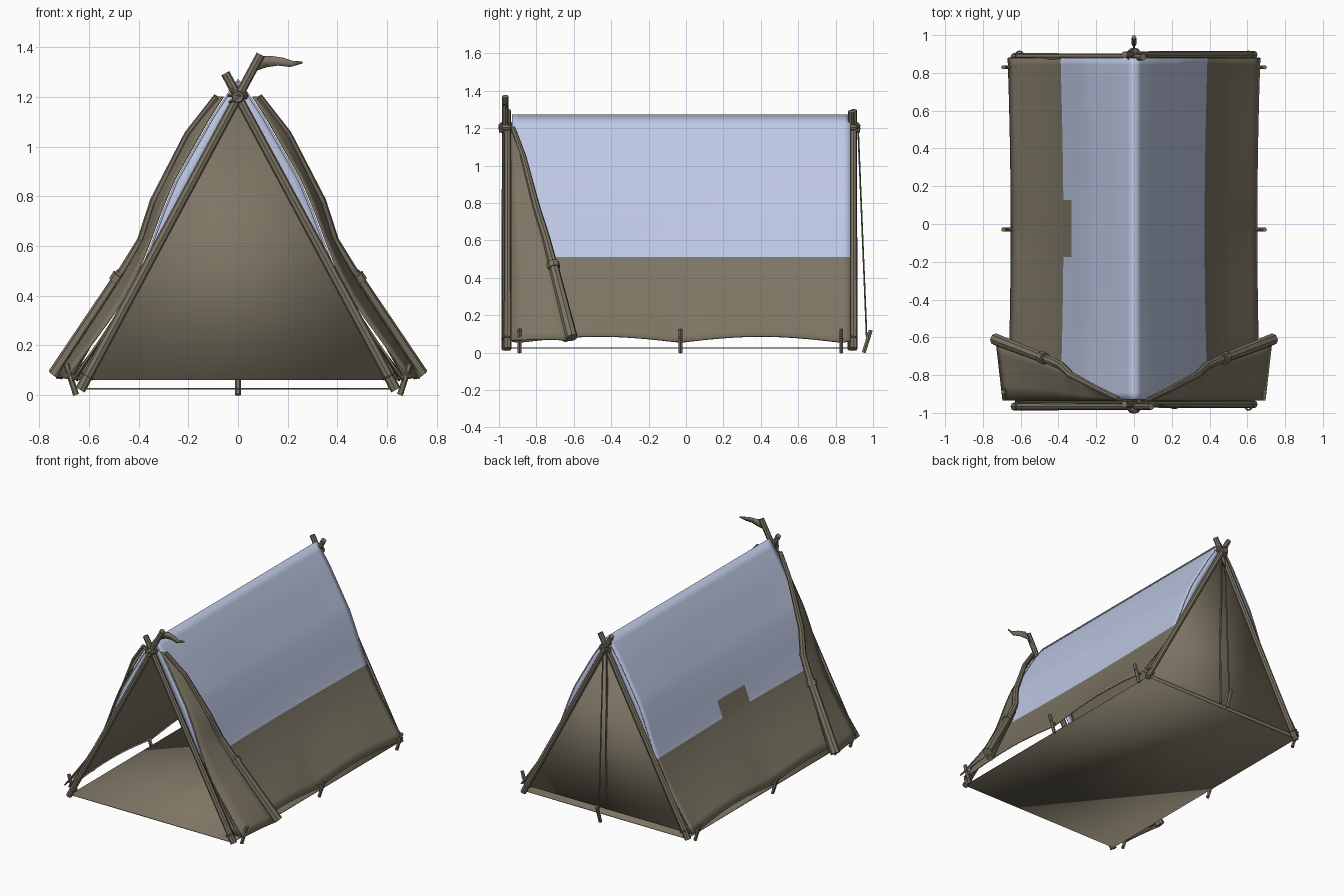
import bpy, math
from mathutils import Vector

if "Cube" in bpy.data.objects:
    bpy.data.objects.remove(bpy.data.objects["Cube"])

def mat(name, c):
    m = bpy.data.materials.new(name)
    m.diffuse_color = (*c, 1)
    m.use_nodes = True
    m.node_tree.nodes["Principled BSDF"].inputs["Base Color"].default_value = m.diffuse_color
    return m

BROWN = mat("canvas_brown", (0.205, 0.178, 0.127))
BLUE = mat("pale_blue", (0.515, 0.578, 0.775))

def add_mesh(name, verts, faces, mats=(BROWN,), idx=None, thick=0, smooth=True):
    me = bpy.data.meshes.new(name)
    me.from_pydata([tuple(v) for v in verts], [], faces)
    for m in mats:
        me.materials.append(m)
    for i, p in enumerate(me.polygons):
        p.use_smooth = smooth
        if idx:
            p.material_index = idx[i]
    o = bpy.data.objects.new(name, me)
    bpy.context.collection.objects.link(o)
    if thick:
        s = o.modifiers.new("thickness", 'SOLIDIFY')
        s.thickness = thick
        s.offset = 0
    return o

def grid(name, rows, rule=None, **kw):
    """Sheet from equally long rows of points."""
    n = len(rows[0])
    verts = [p for r in rows for p in r]
    faces, idx = [], []
    for i in range(len(rows) - 1):
        for j in range(n - 1):
            f = (i * n + j, i * n + j + 1, (i + 1) * n + j + 1, (i + 1) * n + j)
            faces.append(f)
            c = sum((Vector(verts[k]) for k in f), Vector()) / 4
            idx.append(rule(c) if rule else 0)
    return add_mesh(name, verts, faces, idx=idx, **kw)

def tube(name, pts, radii, sides=8):
    """Capped tube through points with one radius per point."""
    pts = [Vector(p) for p in pts]
    verts, faces = [], []
    for i, p in enumerate(pts):
        d = (pts[min(i + 1, len(pts) - 1)] - pts[max(i - 1, 0)]).normalized()
        a = d.cross(Vector((0, 1, 0) if abs(d.y) < 0.9 else (1, 0, 0))).normalized()
        b = d.cross(a)
        for k in range(sides):
            t = 2 * math.pi * k / sides
            verts.append(p + (a * math.cos(t) + b * math.sin(t)) * radii[i])
    for i in range(len(pts) - 1):
        for k in range(sides):
            k2 = (k + 1) % sides
            faces.append((i * sides + k, i * sides + k2, (i + 1) * sides + k2, (i + 1) * sides + k))
    faces.append(tuple(reversed(range(sides))))
    faces.append(tuple(range(len(verts) - sides, len(verts))))
    return add_mesh(name, verts, faces, smooth=False)

def interp(tab, z):
    """Linear lookup in a table of rows (z falling first)."""
    for a, b in zip(tab, tab[1:]):
        if z >= b[0] - 1e-9:
            t = (a[0] - z) / (a[0] - b[0])
            return [p + (q - p) * t for p, q in zip(a[1:], b[1:])]
    return list(tab[-1][1:])

Y0, Y1 = -0.93, 0.88
PROFILE = [(1.27, 0.0), (1.12, 0.10), (0.98, 0.18), (0.86, 0.248), (0.74, 0.298), (0.62, 0.342),
           (0.51, 0.385), (0.40, 0.44), (0.30, 0.497), (0.20, 0.56), (0.06, 0.65)]
ZS = []
for a, b in zip(PROFILE, PROFILE[1:]):
    ZS += [a[0] + (b[0] - a[0]) * k / 3 for k in range(3)]
ZS.append(0.06)

def roof_point(side, z, y):
    x = interp(PROFILE, z)[0]
    v = (y - Y0) / (Y1 - Y0)
    low = max(0.0, (0.5 - z) / 0.44)
    x -= 0.015 * math.sin(math.pi * v) * min(1, x * 4) * (1 - low)
    x += 0.016 * low * (2 * v - 1) ** 2
    z += 0.032 * low ** 2 * abs(math.sin(math.pi * (y + 0.89) / 0.86)) - 0.005 * low
    return (side * x, y, z)

# Roof cloth: blue upper part, brown lower part, one raised patch on the left
def roof_rule(c):
    patch = c.x < 0 and -0.16 < c.y < 0.11 and c.z < 0.61
    return 1 if c.z > 0.515 and not patch else 0

N = 48
ys = [Y0 + (Y1 - Y0) * i / N for i in range(N + 1)]
cross = [(-1, z) for z in reversed(ZS)] + [(1, z) for z in ZS[1:]]
roof = grid("roof_cloth", [[roof_point(s, z, y) for y in ys] for s, z in cross],
            roof_rule, mats=(BROWN, BLUE), thick=0.008)
# brown lining: the inner side drops to material slot 0
roof.modifiers["thickness"].material_offset = -1
if roof.data.polygons[len(roof.data.polygons) // 4].normal.z < 0:
    roof.data.flip_normals()

# Narrow gable strips between poles and roof edge
for end, y in (("front", Y0 + 0.003), ("back", Y1 - 0.003)):
    for s in (-1, 1):
        rows = []
        for z in ZS:
            px = max(0, 0.63 * (1.2 - z) / 1.17)
            rx = interp(PROFILE, z)[0]
            rows.append([(s * min(px, rx), y, z), (s * rx, y, z)])
        grid(end + "_gable_strip", rows, lambda c: 1 if c.z > 0.515 else 0,
             mats=(BROWN, BLUE), thick=0.004)

# Back wall, its seam and the floor sheet
add_mesh("back_wall", [(-0.63, 0.875, 0.06), (0.63, 0.875, 0.06), (0, 0.875, 1.22)],
         [(0, 1, 2)], thick=0.006)
tube("back_seam", [(0, 0.88, 0.06), (0.006, 0.882, 0.5), (-0.004, 0.882, 0.9), (0, 0.88, 1.2)],
     [0.006] * 4, 6)
add_mesh("floor_sheet", [(-0.63, -0.96, 0.025), (0.63, -0.96, 0.025), (0.63, 0.89, 0.025),
                         (-0.63, 0.89, 0.025)], [(0, 1, 2, 3)], thick=0.005)

# Crossed poles and lashings at both ends
def pole(name, s, y, top):
    x = lambda z: s * 0.63 * (1.2 - z) / 1.17
    tube(name, [(x(0.02), y, 0.02), (x(top), y, top)], [0.021, 0.018])

for end, y, tall in (("front", -0.96, 1.37), ("back", 0.89, 1.29)):
    pole(end + "_pole_left", -1, y - 0.006, tall)
    pole(end + "_pole_right", 1, y + 0.006, 1.295)
    for k, tilt in enumerate((-0.5, 0.0, 0.5)):
        bpy.ops.mesh.primitive_torus_add(
            major_radius=0.036, minor_radius=0.007, major_segments=14, minor_segments=6,
            location=(0, y, 1.205 + 0.008 * (k - 1)), rotation=(0, tilt, 0))
        o = bpy.context.object
        o.name = end + "_lashing"
        o.data.materials.append(BROWN)
    # low corner lashings
    for s in (-1, 1):
        bpy.ops.mesh.primitive_torus_add(
            major_radius=0.024, minor_radius=0.005, major_segments=12, minor_segments=6,
            location=(s * 0.606, y, 0.075), rotation=(0, -s * 0.49, 0))
        o = bpy.context.object
        o.name = end + "_corner_lashing"
        o.data.materials.append(BROWN)
tube("front_knot", [(0, -1.0, 1.2), (0, -0.975, 1.2)], [0.022, 0.026])
tube("back_knot", [(0, 0.905, 1.2), (0, 0.93, 1.2)], [0.026, 0.022])

# Folded-back door flaps with their rolled edges
ROLL = [(1.2, 0.085, -0.925), (1.05, 0.20, -0.87), (0.78, 0.335, -0.80), (0.62, 0.385, -0.75),
        (0.47, 0.475, -0.71), (0.08, 0.73, -0.61)]
for s, side in ((-1, "left"), (1, "right")):
    rows = []
    for i in range(25):
        z = 1.2 - (1.2 - 0.065) * i / 24
        px, py = interp(ROLL, z)
        ex = interp(PROFILE, z)[0] + 0.012 + 0.035 * max(0, (0.4 - z) / 0.34)
        rows.append([(s * (ex + (px - ex) * t), Y0 - 0.005 + (py - Y0 + 0.005) * t,
                      z + 0.02 * t * (1 - t) * i / 24) for t in (0, 0.25, 0.5, 0.75, 1)])
    grid("door_flap_" + side, rows, thick=0.008)
    tube("flap_roll_upper_" + side, [(s * x, y, z) for z, x, y in ROLL[:5]],
         [0.014, 0.016, 0.02, 0.022, 0.024])
    tube("flap_roll_lower_" + side, [(s * 0.465, -0.715, 0.49), (s * 0.735, -0.61, 0.08)],
         [0.026, 0.032])
    tube("flap_roll_inner_" + side, [(s * 0.40, -0.745, 0.57), (s * 0.69, -0.64, 0.07)],
         [0.018, 0.024])
    tube("flap_tie_" + side, [(s * 0.472, -0.712, 0.48), (s * 0.49, -0.705, 0.452)], [0.034, 0.034])
    # Side pegs with loops
    for y in (-0.89, -0.03, 0.83):
        tube("side_peg_" + side, [(s * 0.652, y, 0.0), (s * 0.692, y, 0.125)], [0.012, 0.012], 6)
        tube("peg_loop_" + side, [(s * 0.64, y, 0.065), (s * 0.69, y, 0.085)], [0.009, 0.009], 6)

# Back peg and guy rope
tube("back_peg", [(0, 0.95, 0.0), (0, 0.988, 0.12)], [0.012, 0.012], 6)
tube("back_rope", [(0, 0.92, 1.2), (0, 0.966, 0.08)], [0.005, 0.005], 6)

# Small pennant
TOP = [(0.09, 1.365), (0.13, 1.365), (0.18, 1.358), (0.22, 1.345), (0.26, 1.342)]
LOW = [(0.06, 1.30), (0.11, 1.318), (0.16, 1.326), (0.21, 1.32), (0.26, 1.335)]
wave = (0, 0.012, 0.0, -0.012, 0)
grid("pennant", [[(x, -0.965 + w, z) for (x, z), w in zip(r, wave)] for r in (TOP, LOW)], thick=0.005)
